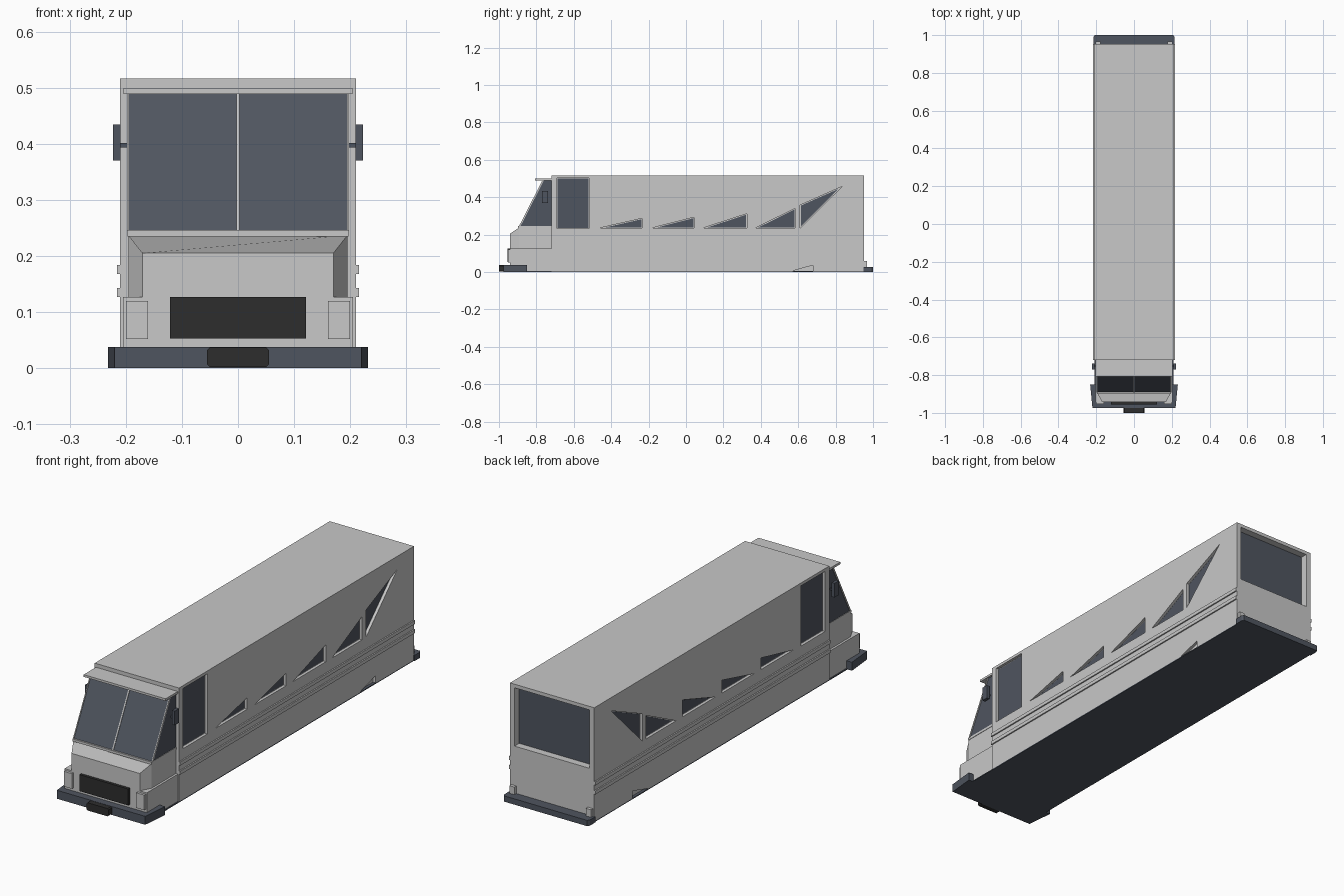
import bpy, bmesh
from mathutils import Vector

if "Cube" in bpy.data.objects:
    bpy.data.objects.remove(bpy.data.objects["Cube"])


def material(name, rgb):
    m = bpy.data.materials.new(name)
    m.diffuse_color = (*rgb, 1)
    m.use_nodes = True
    m.node_tree.nodes["Principled BSDF"].inputs["Base Color"].default_value = m.diffuse_color
    return m


GREY = material("body_grey", (0.58, 0.58, 0.58))
DARK = material("slate_glass", (0.078, 0.09, 0.115))
BLACK = material("grille_black", (0.027, 0.027, 0.027))


def add_prism(bm, pts, axis, lo, hi):
    """Extrude a 2D outline along an axis (x: y,z points; y: x,z; z: x,y)."""
    i = "xyz".index(axis)

    def place(p, d):
        c = list(p)
        c.insert(i, d)
        return bm.verts.new(c)
    a = [place(p, lo) for p in pts]
    b = [place(p, hi) for p in pts]
    n = len(pts)
    bm.faces.new(a)
    bm.faces.new(b[::-1])
    for k in range(n):
        bm.faces.new((a[k], b[k], b[(k + 1) % n], a[(k + 1) % n]))


def finish(name, bm, mat):
    bmesh.ops.recalc_face_normals(bm, faces=bm.faces)
    me = bpy.data.meshes.new(name)
    bm.to_mesh(me)
    bm.free()
    me.materials.append(mat)
    ob = bpy.data.objects.new(name, me)
    bpy.context.collection.objects.link(ob)
    return ob


def prism(name, pts, axis, lo, hi, mat, mirror=False):
    bm = bmesh.new()
    add_prism(bm, pts, axis, lo, hi)
    if mirror:
        if axis == "x":
            add_prism(bm, pts, axis, -hi, -lo)
        else:
            add_prism(bm, [(-p[0], p[1]) for p in pts], axis, lo, hi)
    return finish(name, bm, mat)


def rect(a0, b0, a1, b1):
    return [(a0, b0), (a1, b0), (a1, b1), (a0, b1)]


def inset(pts, d):
    """Offset a counter-clockwise convex outline inwards."""
    P = [Vector(p) for p in pts]
    out = []
    for k in range(len(P)):
        e0 = (P[k] - P[k - 1]).normalized()
        e1 = (P[(k + 1) % len(P)] - P[k]).normalized()
        n0, n1 = Vector((-e0.y, e0.x)), Vector((-e1.y, e1.x))
        out.append(tuple(P[k] + (n0 + n1) * (d / (1 + n0.dot(n1)))))
    return out


# Side window outlines (y, z): door pane, four rising wedges, rear fin
W = 0.21
windows = [rect(-0.69, 0.232, -0.518, 0.503)]
for y0, y1, top in ((-0.465, -0.235, 0.287), (-0.185, 0.043, 0.293),
                    (0.09, 0.326, 0.312), (0.37, 0.583, 0.34)):
    windows.append([(y0, 0.235), (y1, 0.235), (y1, top)])
windows.append([(0.61, 0.235), (0.834, 0.457), (0.61, 0.358)])
rear = rect(-0.187, 0.237, 0.187, 0.5)

# Main body with recessed windows and small side scoops
body = prism("main_body", rect(-0.72, 0.004, 0.953, 0.516), "x", -W, W, GREY)
cut = bmesh.new()
for s in (-1, 1):
    lo, hi = sorted((s * (W - 0.013), s * (W + 0.05)))
    for w in windows:
        add_prism(cut, w, "x", lo, hi)
    add_prism(cut, [(0.57, -0.01), (0.68, -0.01), (0.68, 0.037), (0.57, 0.006)],
              "x", lo, hi)
add_prism(cut, rear, "y", 0.92, 1.0)
cutter = finish("window_cutter", cut, GREY)
cutter.hide_render = True
mod = body.modifiers.new("windows", "BOOLEAN")
mod.operation, mod.solver, mod.object = "DIFFERENCE", "EXACT", cutter
bpy.context.view_layer.objects.active = body
bpy.ops.object.modifier_apply(modifier="windows")
bpy.data.objects.remove(cutter)

# Window panes
for k, w in enumerate(windows):
    prism(f"side_window_{k + 1}", inset(w, 0.004), "x", W - 0.0135, W - 0.011,
          DARK, True)
prism("rear_window", inset(rear, 0.002), "y", 0.919, 0.923, DARK)

# Side trim rails
for k, z in enumerate((0.127, 0.168)):
    prism(f"side_rail_{k + 1}", rect(-0.72, z, 0.953, z + 0.016), "x",
          W - 0.002, W + 0.006, GREY, True)

# Underbody floor
prism("floor", rect(-W, -0.94, W, 0.953), "z", 0, 0.0045, DARK)

# Cab: lower box, chamfered hood, ledge, glass, pillars and sun visor
prism("cab_base", rect(-0.205, -0.942, 0.205, -0.715), "z", 0.004, 0.127, GREY)
hood = prism("hood", [(-0.195, -0.715), (-0.195, -0.893), (-0.17, -0.942),
                      (0.17, -0.942), (0.195, -0.893), (0.195, -0.715)],
             "z", 0.12, 0.237, GREY)
for v in hood.data.vertices:
    if v.co.z > 0.2 and v.co.y < -0.93:
        v.co.z = 0.205
prism("hood_ledge", rect(-0.197, -0.897, 0.197, -0.715), "z", 0.235, 0.246, GREY)
prism("cab_glass", [(-0.89, 0.245), (-0.715, 0.245), (-0.715, 0.49),
                    (-0.765, 0.49)], "x", -0.195, 0.195, DARK)
prism("windshield_pillar", [(-0.893, 0.245), (-0.885, 0.245), (-0.76, 0.49),
                            (-0.768, 0.49)], "x", 0.194, 0.198, GREY, True)
prism("windshield_divider", [(-0.893, 0.245), (-0.88, 0.245), (-0.755, 0.49),
                             (-0.768, 0.49)], "x", -0.003, 0.003, GREY)
prism("sun_visor", rect(-0.204, -0.807, 0.204, -0.715), "z", 0.489, 0.499, GREY)

# Nose details
prism("headlight", rect(0.16, 0.052, 0.2, 0.12), "y", -0.953, -0.94, GREY, True)
prism("grille", rect(-0.121, 0.053, 0.121, 0.127), "y", -0.955, -0.94, BLACK)

# Mirrors on short arms
prism("mirror", rect(0.209, 0.37, 0.223, 0.434), "y", -0.769, -0.738, DARK, True)
prism("mirror_arm", rect(0.19, 0.393, 0.212, 0.401), "y", -0.758, -0.748,
      DARK, True)

# Bumpers, front plate block and rear corner lamps
prism("front_bumper", [(-0.22, -0.975), (0.22, -0.975), (0.232, -0.85),
                       (-0.232, -0.85)], "z", 0, 0.038, DARK)
prism("front_plate", [(-0.055, 0.007), (-0.05, 0.002), (0.05, 0.002), (0.055, 0.007),
                      (0.055, 0.032), (0.05, 0.037), (-0.05, 0.037),
                      (-0.055, 0.032)], "y", -1.0, -0.97, BLACK)
prism("rear_bumper", [(-0.214, 0.95), (0.214, 0.95), (0.214, 0.99), (0.208, 1.0),
                      (-0.208, 1.0), (-0.214, 0.99)], "z", 0, 0.026, DARK)
prism("rear_lamp", rect(0.178, 0.02, 0.203, 0.06), "y", 0.95, 0.967, GREY, True)
